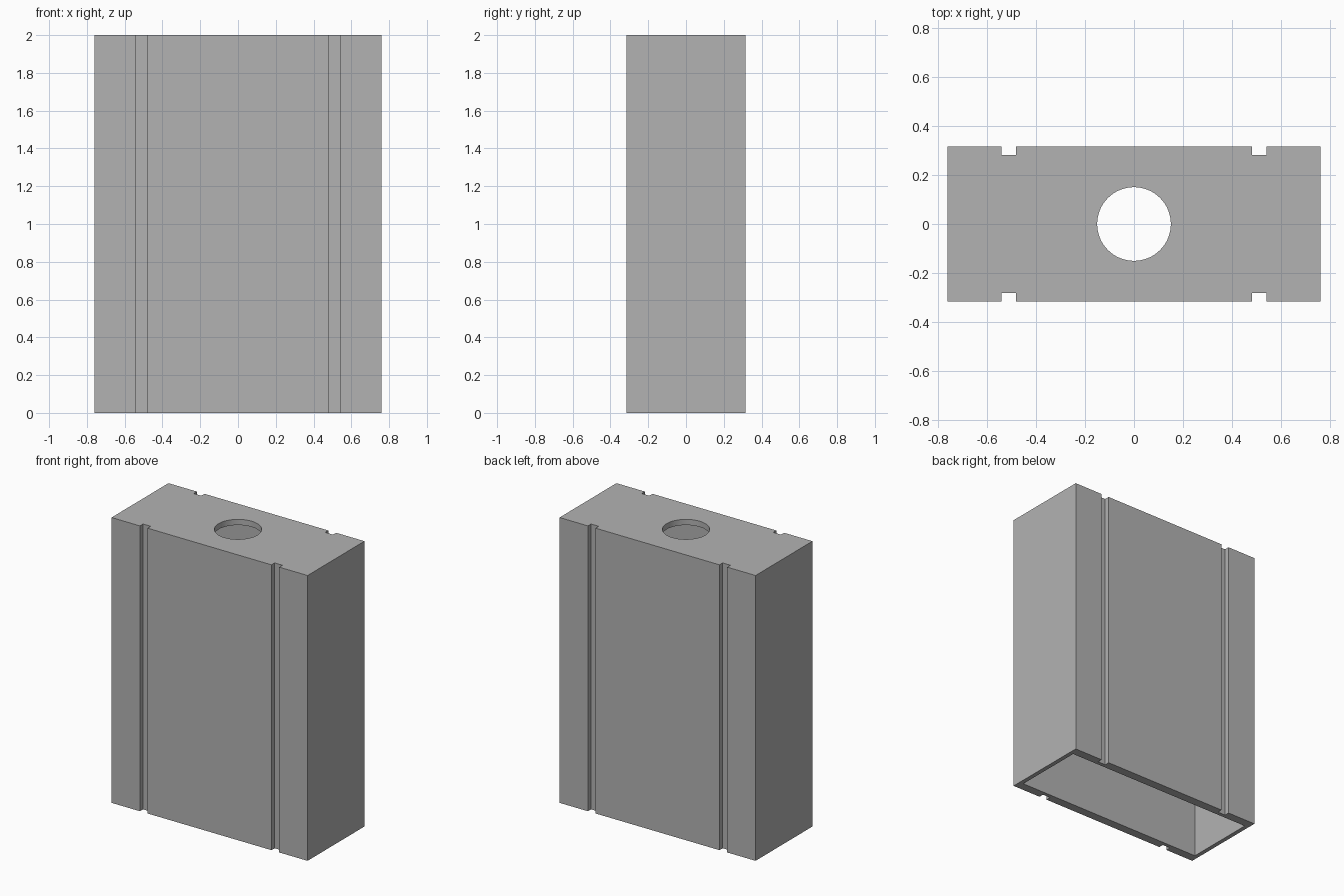
import bpy, bmesh

cube = bpy.data.objects.get("Cube")
if cube:
    bpy.data.objects.remove(cube, do_unlink=True)

HALF_X, HALF_Y, HEIGHT = 0.76, 0.315, 2.0
GROOVE_IN, GROOVE_OUT, GROOVE_DEPTH = 0.48, 0.54, 0.035
WALL, LID = 0.03, 0.04
HOLE_RADIUS = 0.15

grey = bpy.data.materials.new("plain grey")
grey.use_nodes = True
colour = (0.45, 0.45, 0.45, 1)
grey.diffuse_color = colour
grey.node_tree.nodes["Principled BSDF"].inputs["Base Color"].default_value = colour


def prism(name, outline, bottom, top):
    """Extrude an outline straight up into a closed solid."""
    bm = bmesh.new()
    base = bm.faces.new([bm.verts.new((x, y, bottom)) for x, y in outline])
    rise = bmesh.ops.extrude_face_region(bm, geom=[base])["geom"]
    bmesh.ops.translate(bm, vec=(0, 0, top - bottom),
                        verts=[v for v in rise if isinstance(v, bmesh.types.BMVert)])
    bmesh.ops.recalc_face_normals(bm, faces=bm.faces)
    mesh = bpy.data.meshes.new(name)
    bm.to_mesh(mesh)
    bm.free()
    mesh.materials.append(grey)
    obj = bpy.data.objects.new(name, mesh)
    bpy.context.collection.objects.link(obj)
    return obj


def cut(target, cutter):
    """Subtract the cutter, then discard it."""
    cutter.hide_render = True
    mod = target.modifiers.new("cut", "BOOLEAN")
    mod.operation, mod.solver, mod.object = "DIFFERENCE", "EXACT", cutter
    bpy.context.view_layer.objects.active = target
    bpy.ops.object.modifier_apply(modifier=mod.name)
    bpy.data.objects.remove(cutter, do_unlink=True)


# Casing outline: front edge with two grooves, repeated half a turn round
floor_y = HALF_Y - GROOVE_DEPTH
front = [(-HALF_X, -HALF_Y)]
for a, b in ((-GROOVE_OUT, -GROOVE_IN), (GROOVE_IN, GROOVE_OUT)):
    front += [(a, -HALF_Y), (a, -floor_y), (b, -floor_y), (b, -HALF_Y)]
front.append((HALF_X, -HALF_Y))
casing = prism("grooved_casing", front + [(-x, -y) for x, y in front], 0, HEIGHT)

# Cavity open at the bottom
cx, cy = HALF_X - WALL, floor_y - WALL + 0.003
cut(casing, prism("cavity_cutter", [(-cx, -cy), (cx, -cy), (cx, cy), (-cx, cy)],
                  -0.1, HEIGHT - LID))

# Round opening through the lid
bpy.ops.mesh.primitive_cylinder_add(vertices=64, radius=HOLE_RADIUS, depth=0.4,
                                    location=(0, 0, HEIGHT))
cut(casing, bpy.context.object)

# Smooth only the round opening
bpy.ops.object.select_all(action="DESELECT")
casing.select_set(True)
bpy.context.view_layer.objects.active = casing
bpy.ops.object.shade_smooth_by_angle(angle=0.5)
